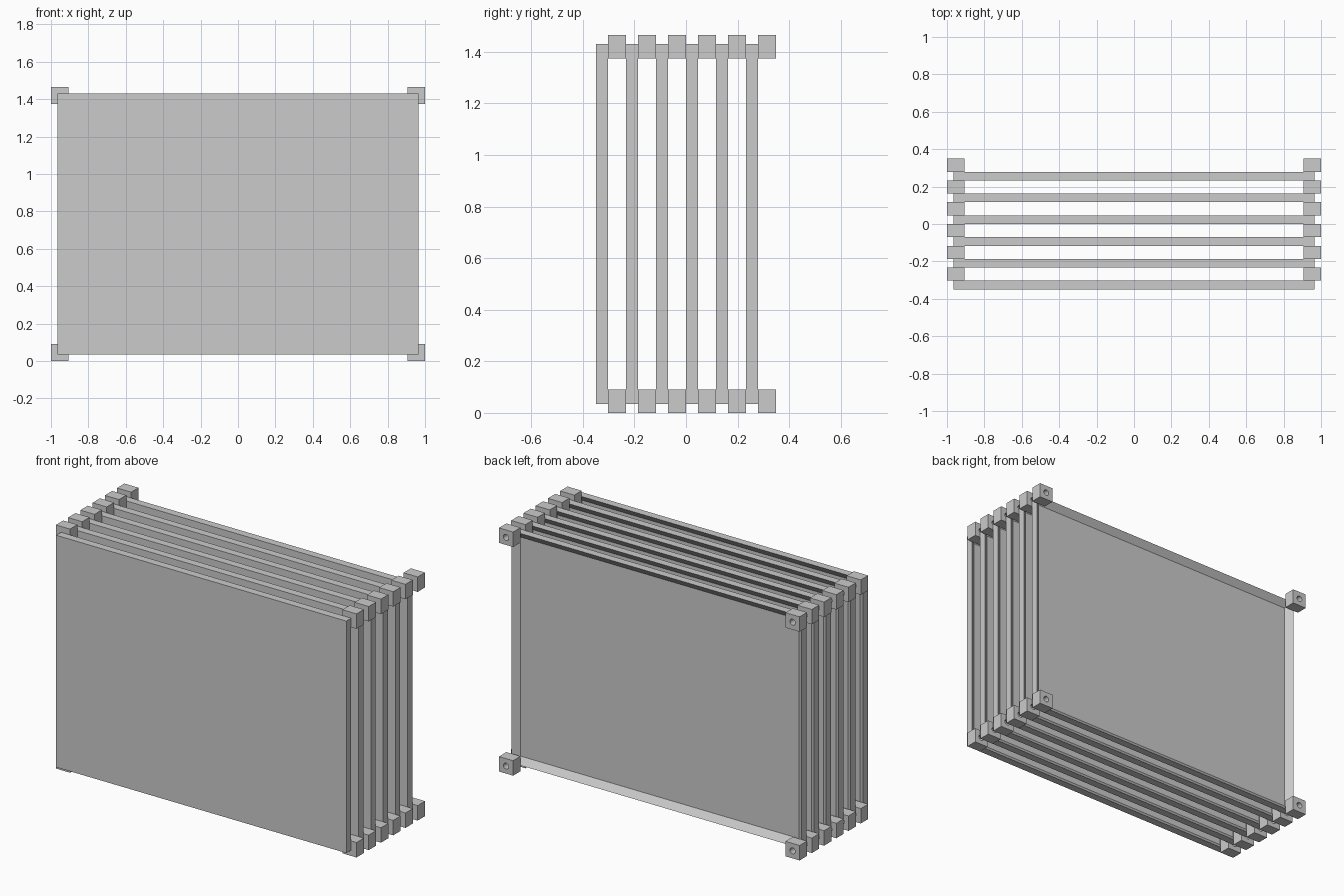
import bpy, bmesh, math
from mathutils import Matrix

if "Cube" in bpy.data.objects:
    bpy.data.objects.remove(bpy.data.objects["Cube"])

COUNT = 6
PITCH = 0.1163          # spacing of the stacked trays along y
TRAY_D = 0.0465         # tray thickness
START = -COUNT * PITCH / 2
PX, Z0, Z1 = 0.965, 0.035, 1.43
HEIGHT = 1.465
RIM, SKIN = 0.055, 0.016
BLOCK_X, BLOCK_Z = 0.094, 0.09
HOLE_R, HOLE_D = 0.018, 0.045


def finish(bm, name, loc):
    bmesh.ops.recalc_face_normals(bm, faces=bm.faces)
    mesh = bpy.data.meshes.new(name)
    bm.to_mesh(mesh)
    bm.free()
    ob = bpy.data.objects.new(name, mesh)
    ob.location = loc
    bpy.context.collection.objects.link(ob)
    return ob


def box(x0, x1, y0, y1, z0, z1):
    bm = bmesh.new()
    bmesh.ops.create_cube(bm, size=1)
    bmesh.ops.scale(bm, vec=(x1 - x0, y1 - y0, z1 - z0), verts=bm.verts)
    bmesh.ops.translate(bm, vec=((x0 + x1) / 2, (y0 + y1) / 2, (z0 + z1) / 2), verts=bm.verts)
    return bm


# Tray: a flat panel whose back face is inset and pushed in, leaving a rim
def make_tray(name, y):
    bm = box(-PX, PX, 0, TRAY_D, Z0, Z1)
    bm.normal_update()
    back = [f for f in bm.faces if f.normal.y > 0.9]
    bmesh.ops.inset_region(bm, faces=back, thickness=RIM)
    bmesh.ops.translate(bm, vec=(0, SKIN - TRAY_D, 0), verts=back[0].verts)
    return finish(bm, name, (0, y, 0))


# Corner spacer: a block with a round blind hole in its back face
def make_spacer(name, x, y, z):
    depth = PITCH - TRAY_D
    bm = box(-BLOCK_X / 2, BLOCK_X / 2, 0, depth, -BLOCK_Z / 2, BLOCK_Z / 2)
    ob = finish(bm, name, (x, y, z))
    mod = ob.modifiers.new("hole", 'BOOLEAN')
    mod.operation = 'DIFFERENCE'
    mod.solver = 'EXACT'
    mod.object = cutters[(x, z)]
    return ob


corners = [(sx * (1 - BLOCK_X / 2), z)
           for sx in (-1, 1) for z in (BLOCK_Z / 2, HEIGHT - BLOCK_Z / 2)]

# Hole cutters: one row of short cylinders per corner
cutters = {}
for x, z in corners:
    bm = bmesh.new()
    for i in range(COUNT):
        y_back = START + (i + 1) * PITCH
        m = Matrix.Translation((0, y_back - HOLE_D / 2 + 0.005, 0)) @ Matrix.Rotation(math.pi / 2, 4, 'X')
        bmesh.ops.create_cone(bm, cap_ends=True, segments=20, radius1=HOLE_R,
                              radius2=HOLE_R, depth=HOLE_D + 0.01, matrix=m)
    cutters[(x, z)] = finish(bm, "hole_cutter", (x, 0, z))
    cutters[(x, z)].hide_render = True
    cutters[(x, z)].hide_set(True)

# Stack of trays with four spacers each
for i in range(COUNT):
    y = START + i * PITCH
    make_tray(f"tray_{i + 1}", y)
    for x, z in corners:
        make_spacer(f"corner_spacer_{i + 1}", x, y + TRAY_D, z)
